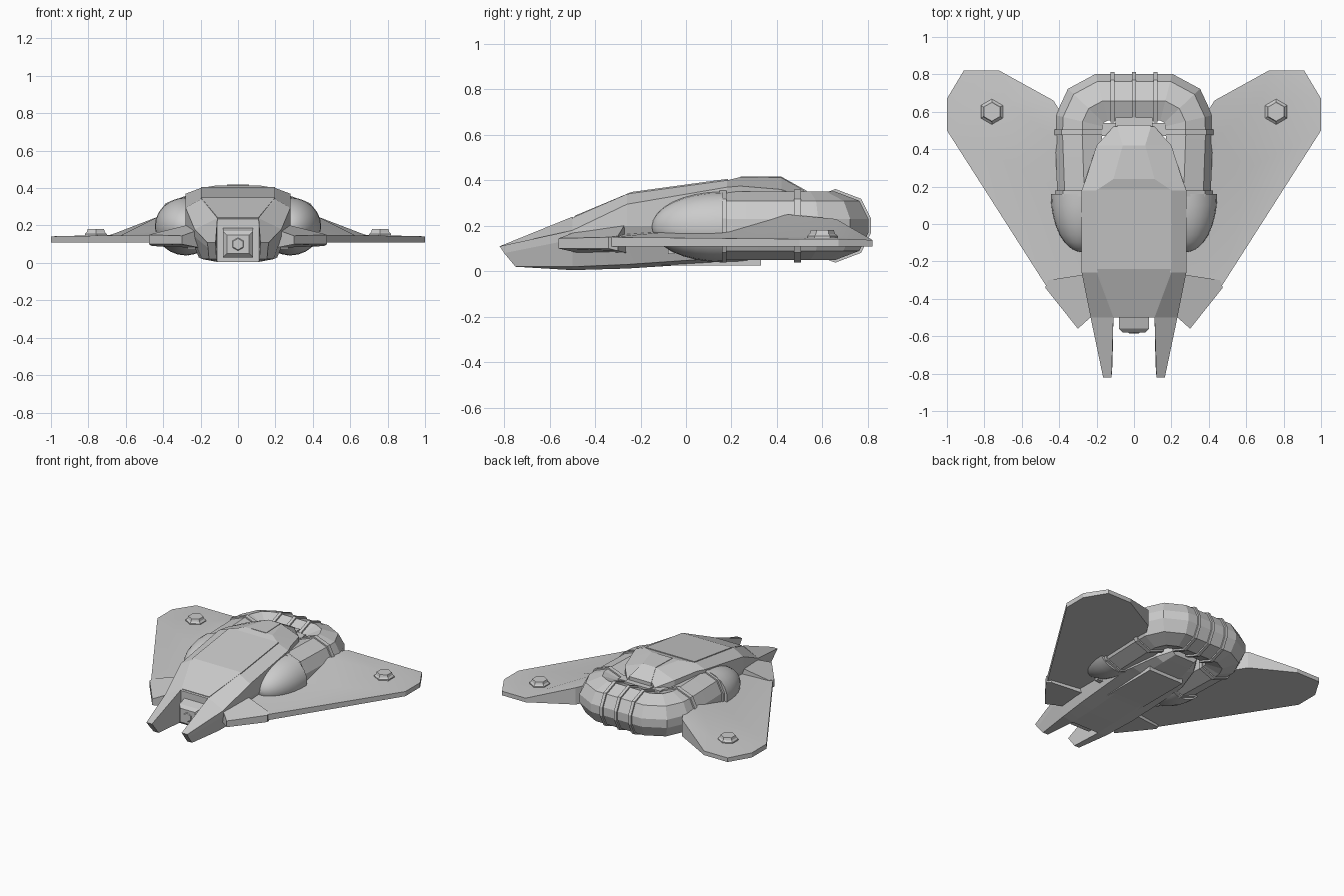
import bpy, bmesh, math
from mathutils import Vector

if "Cube" in bpy.data.objects:
    bpy.data.objects.remove(bpy.data.objects["Cube"])


def make(name, verts, faces, mirror=False, angle=20):
    me = bpy.data.meshes.new(name)
    me.from_pydata([tuple(v) for v in verts], [], faces)
    bm = bmesh.new()
    bm.from_mesh(me)
    bmesh.ops.recalc_face_normals(bm, faces=bm.faces)
    bm.to_mesh(me)
    bm.free()
    me.shade_smooth()
    me.set_sharp_from_angle(angle=math.radians(angle))
    ob = bpy.data.objects.new(name, me)
    bpy.context.collection.objects.link(ob)
    if mirror:
        ob.modifiers.new("mirror", 'MIRROR').use_mirror_merge = False
    return ob


def loft(name, rings, mirror=False, angle=20):
    n = len(rings[0])
    verts = [p for r in rings for p in r]
    faces = [(i * n + j, i * n + (j + 1) % n, (i + 1) * n + (j + 1) % n, (i + 1) * n + j)
             for i in range(len(rings) - 1) for j in range(n)]
    faces += [tuple(range(n)), tuple(range(len(verts) - n, len(verts)))]
    return make(name, verts, faces, mirror, angle)


def box(name, x, y, z, mirror=False):
    return loft(name, [[(x[0], b, z[0]), (x[1], b, z[0]), (x[1], b, z[1]), (x[0], b, z[1])] for b in y], mirror)


def hull_ring(y, half):
    return [(x, y, z) for x, z in half] + [(-x, y, z) for x, z in reversed(half)]


# Main hull
loft("hull", [
    hull_ring(-0.50, [(.11, .235), (.232, .18), (.232, .14), (.19, .02), (.11, .005)]),
    hull_ring(-0.26, [(.20, .34), (.28, .295), (.28, .20), (.21, .03), (.11, .012)]),
    hull_ring(0.18, [(.20, .40), (.28, .37), (.28, .20), (.22, .06), (.12, .04)]),
    hull_ring(0.24, [(.11, .415), (.258, .375), (.26, .20), (.21, .06), (.12, .04)]),
    hull_ring(0.42, [(.06, .412), (.20, .36), (.20, .20), (.16, .08), (.10, .06)]),
    hull_ring(0.52, [(.09, .355), (.11, .32), (.11, .20), (.10, .10), (.08, .08)])], angle=5)
loft("canopy_panel", [[(s * x, y, z + d) for s, d in ((-1, 0), (1, 0), (1, -.03), (-1, -.03))]
                      for x, y, z in ((.11, -.49, .244), (.198, -.24, .349), (.198, .185, .407))], angle=5)
loft("roof_fin", [[(s * w, y, z + d) for s, d in ((-1, -.05), (1, -.05), (1, 0), (-1, 0))]
                  for w, y, z in ((.06, .24, .418), (.05, .42, .416), (.09, .53, .355))], angle=5)

# Twin nose prongs
loft("nose_prong", [
    [(.12, -.82, .11), (.165, -.82, .11), (.16, -.80, .08), (.155, -.75, .02), (.115, -.75, .02)],
    [(.11, -.50, .24), (.232, -.50, .18), (.232, -.50, .14), (.19, -.50, .02), (.11, -.50, .005)]], True, 5)
loft("nose_sensor", [[(s * w, y, z) for s, z in ((-1, a), (1, a), (1, b), (-1, b))]
                     for w, y, a, b in ((.06, -.58, .05, .15), (.08, -.56, .03, .17), (.08, -.45, .03, .20))])
loft("sensor_tip", [[(r * math.cos(k * math.pi / 3 + .52), y, .10 + r * math.sin(k * math.pi / 3 + .52))
                     for k in range(6)] for r, y in ((.03, -.585), (.045, -.57))])
box("keel", (-.14, .14), (-.20, .33), (.025, .08))

# Wings
rim = [(.47, -.33), (1, .5), (1, .67), (.91, .82), (.72, .82), (.43, .66), (.30, .45), (.25, .1), (.2, -.33)]
tops = [.15, .142, .142, .138, .138, .23, .25, .19, .16]
v = [(x, y, z) for (x, y), z in zip(rim, tops)] + [(x, y, .108) for x, y in rim]
v += [(.62, .30, .15), (.68, .66, .15), (.42, .45, .25)]
T, S, R = 18, 19, 20
f = [(0, 1, T), (0, T, 7), (7, T, R), (T, 1, S), (R, T, S), (R, S, 5), (1, 2, S), (2, 3, 4, S),
     (S, 4, 5), (0, 7, 8), (7, R, 6), (6, R, 5), tuple(range(9, 18))]
f += [(i, (i + 1) % 9, 9 + (i + 1) % 9, 9 + i) for i in range(9)]
make("wing", v, f, True)
loft("wing_root_block", [
    [(.475, -.34, .10), (.30, -.56, .10), (.20, -.47, .08), (.20, -.26, .08), (.46, -.30, .09)],
    [(.475, -.34, .15), (.30, -.56, .145), (.20, -.47, .18), (.20, -.26, .22), (.46, -.30, .155)]], True, 5)
loft("wing_hex_beacon", [[(.76 + r * math.cos(k * math.pi / 3 + math.pi / 6),
                           .60 + r * math.sin(k * math.pi / 3 + math.pi / 6), z) for k in range(6)]
                         for r, z in ((.068, .13), (.068, .155), (.056, .165), (.05, .182))], True, 5)

# Smooth engine intake bulges
rings = []
for i in range(9):
    t = i / 8 * math.pi / 2
    r = max(math.sin(t), .02)
    rings.append([(.28 + .165 * r * math.cos(a), .16 - .31 * math.cos(t), .195 + .155 * r * math.sin(a))
                  for a in [k * math.pi / 12 for k in range(24)]])
loft("intake_bulge", rings, True, 40)

# Horseshoe engine duct
section = [(.135, .03), (.095, .11), (-.01, .15), (-.115, .11),
           (-.115, -.11), (-.01, -.15), (.095, -.11), (.135, -.03)]


def duct_ring(c, n, s=1.0):
    return [(c[0] + n[0] * d * s, c[1] + n[1] * d * s, .20 + h * s) for d, h in section]


half = [(.275, .15), (.287, .48), (.285, .55), (.25, .625), (.17, .668)]
path = [Vector(p) for p in half + [(-x, y) for x, y in reversed(half)]]
rings = []
for i, p in enumerate(path):
    a = (p - path[i - 1]).normalized() if i else (path[1] - p).normalized()
    b = (path[i + 1] - p).normalized() if i < len(path) - 1 else a
    t = (a + b).normalized()
    k = 1 / max(t.dot(a), .5)
    rings.append(duct_ring(p, (t.y * k, -t.x * k)))
loft("engine_duct", rings, angle=5)

# Bands around the duct
for x in (-.115, 0, .115):
    loft("rear_duct_band", [duct_ring((x + d, .668), (0, 1), 1.08) for d in (-.011, .011)], angle=5)
for y, x in ((.163, .277), (.49, .287)):
    loft("side_duct_band", [duct_ring((x, y + d), (1, 0), 1.07) for d in (-.015, .015)], True, 5)

# Small fittings behind and beneath the hull
box("rear_coupling", (.10, .17), (.47, .54), (.22, .32), True)
box("exhaust_block", (-.10, .10), (.50, .57), (.12, .33))
for y in (-.065, .0, .065):
    box("belly_lug", (.20, .27), (y - .015, y + .015), (.075, .13), True)
